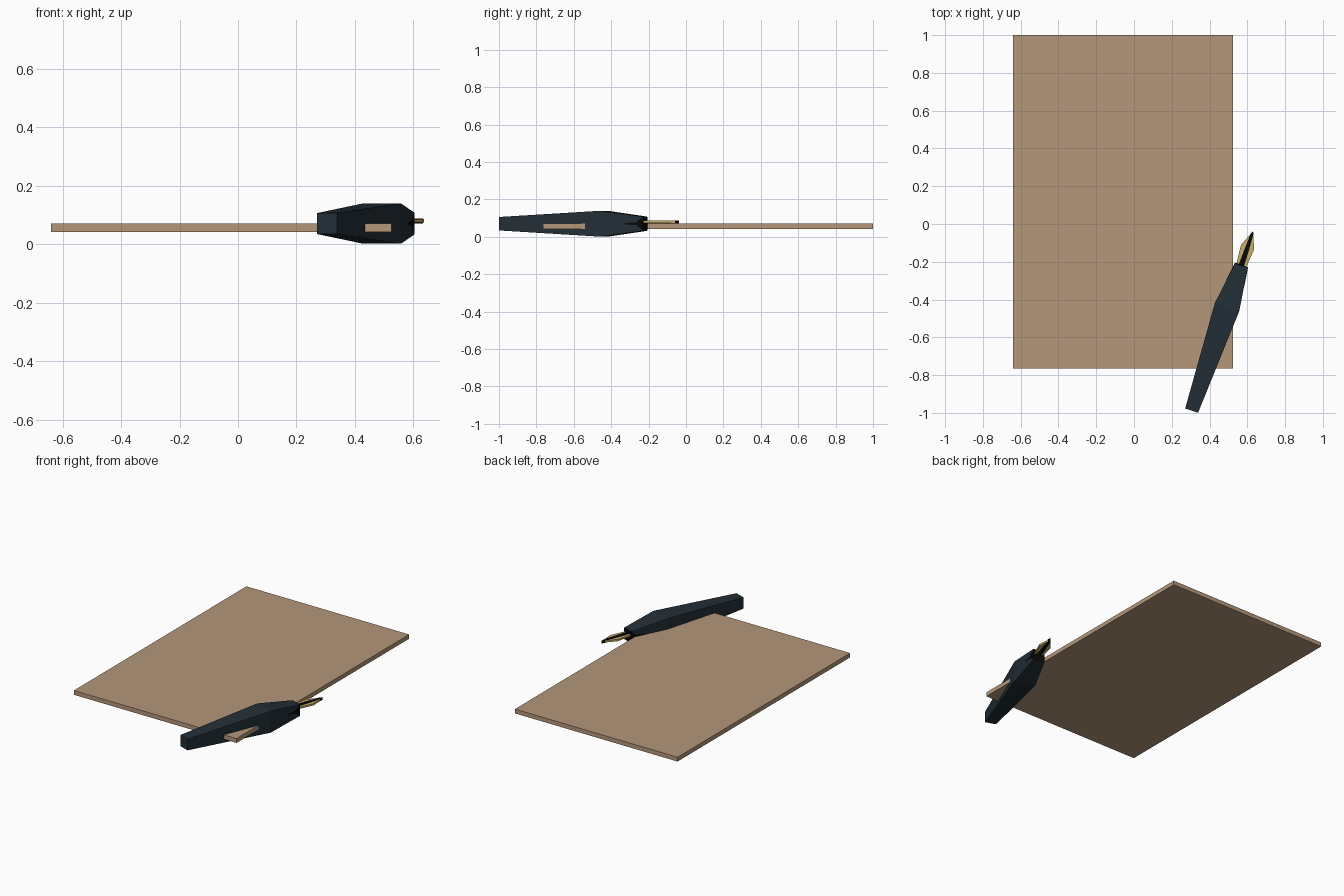
import bpy
import bmesh
import math
from mathutils import Matrix

if "Cube" in bpy.data.objects:
    bpy.data.objects.remove(bpy.data.objects["Cube"])

# Pen frame: local y runs from the blunt end to the nib
PEN = Matrix.Translation((0.305, -0.988, 0.07)) @ Matrix.Rotation(math.radians(-18.9), 4, 'Z')


def material(name, rgb):
    m = bpy.data.materials.new(name)
    m.diffuse_color = (*rgb, 1)
    m.use_nodes = True
    m.node_tree.nodes["Principled BSDF"].inputs["Base Color"].default_value = m.diffuse_color
    return m


TAN = material("tan board", (0.46, 0.31, 0.195))
SLATE = material("dark slate", (0.016, 0.028, 0.037))
BLACK = material("black", (0.002, 0.002, 0.002))
GOLD = material("gold", (0.60, 0.43, 0.14))


def finish(name, bm, *mats):
    bmesh.ops.recalc_face_normals(bm, faces=bm.faces)
    me = bpy.data.meshes.new(name)
    bm.to_mesh(me)
    bm.free()
    for m in mats:
        me.materials.append(m)
    ob = bpy.data.objects.new(name, me)
    bpy.context.collection.objects.link(ob)
    return ob


def loft(name, rings, *mats):
    """Rectangular sections along the pen: (distance, half width, half height)."""
    bm = bmesh.new()
    loops = [[bm.verts.new((sx * w, s, sz * h))
              for sx, sz in ((-1, -1), (1, -1), (1, 1), (-1, 1))] for s, w, h in rings]
    for a, b in zip(loops, loops[1:]):
        for i in range(4):
            j = (i + 1) % 4
            bm.faces.new((a[i], a[j], b[j], b[i]))
    bm.faces.new(loops[0])
    bm.faces.new(loops[-1])
    ob = finish(name, bm, *mats)
    ob.matrix_world = PEN
    return ob


def plate(name, outline, z0, z1, mat):
    """Flat symmetric plate: right-hand outline mirrored over the pen axis."""
    pts = outline + [(-x, y) for x, y in reversed(outline) if x > 0]
    bm = bmesh.new()
    face = bm.faces.new([bm.verts.new((x, y, z0)) for x, y in pts])
    top = bmesh.ops.extrude_face_region(bm, geom=[face])["geom"]
    bmesh.ops.translate(bm, vec=(0, 0, z1 - z0),
                        verts=[v for v in top if isinstance(v, bmesh.types.BMVert)])
    ob = finish(name, bm, mat)
    ob.matrix_world = PEN


# Flat board
bm = bmesh.new()
bmesh.ops.create_cube(bm, size=1)
bmesh.ops.scale(bm, vec=(1.165, 1.765, 0.028), verts=bm.verts)
bmesh.ops.translate(bm, vec=(-0.0575, 0.1175, 0.056), verts=bm.verts)
finish("board", bm, TAN)

# Square tapered handle
loft("pen_handle", [(0, 0.036, 0.036), (0.58, 0.068, 0.069), (0.812, 0.036, 0.038)], SLATE)

# Black grip socket, its points just breaking through the handle sides
loft("grip_socket", [(0.715, 0.0505, 0.003), (0.78, 0.0415, 0.008),
                     (0.79, 0.0402, 0.018), (0.815, 0.0365, 0.037)], BLACK)

# Gold nib with a black central feed
plate("nib", [(0.026, 0.79), (0.028, 0.82), (0.037, 0.915), (0.0, 1.003)], 0.004, 0.016, GOLD)
plate("nib_feed", [(0.015, 0.79), (0.012, 0.90), (0.007, 0.99), (0.0, 1.005)], 0.001, 0.018, BLACK)
